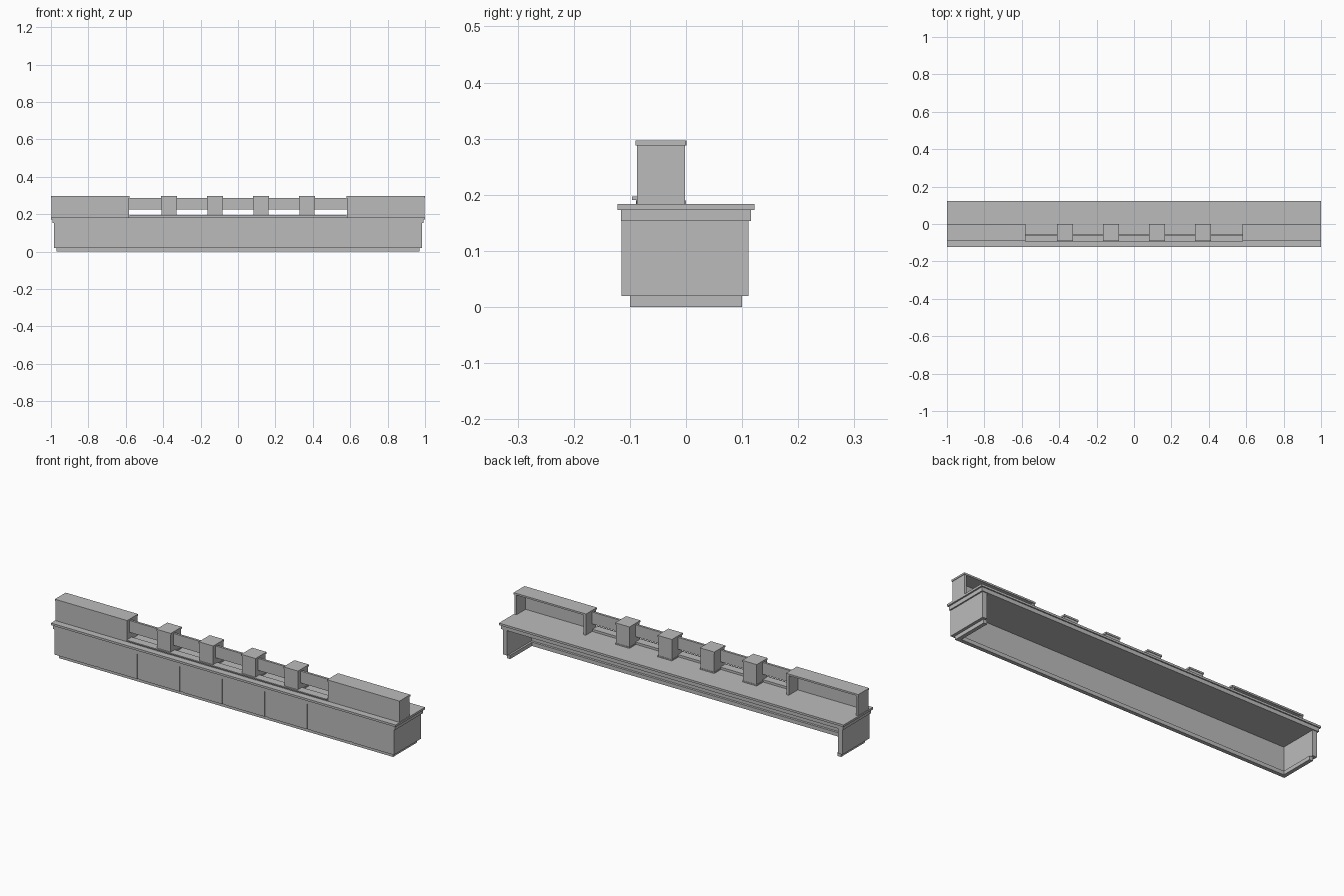
import bpy

cube = bpy.data.objects.get("Cube")
if cube:
    bpy.data.objects.remove(cube, do_unlink=True)

GREY = (0.5, 0.5, 0.5, 1.0)
mat = bpy.data.materials.new("plain_grey")
mat.use_nodes = True
mat.diffuse_color = GREY
mat.node_tree.nodes["Principled BSDF"].inputs["Base Color"].default_value = GREY


def box(name, x, y, z):
    """Axis-aligned box from (min, max) pairs."""
    bpy.ops.mesh.primitive_cube_add(size=1)
    ob = bpy.context.object
    ob.name = name
    spans = [sorted(s) for s in (x, y, z)]
    for v in ob.data.vertices:
        v.co = [s[1] if c > 0 else s[0] for c, s in zip(v.co, spans)]
    ob.data.materials.append(mat)
    return ob


# Counter top with the moulding below it
box("counter_top", (-1, 1), (-0.122, 0.122), (0.173, 0.184))
box("top_moulding", (-0.992, 0.992), (-0.116, 0.116), (0.153, 0.173))

# Carcass, open at the back, on a recessed plinth
box("front_wall", (-0.985, 0.985), (-0.112, -0.092), (0.02, 0.153))
box("front_plinth", (-0.97, 0.97), (-0.1, -0.08), (0, 0.02))
for side, s in (("left", 1), ("right", -1)):
    box(side + "_end_wall", (s * 0.96, s * 0.985), (-0.112, 0.111), (0.02, 0.153))
    box(side + "_end_plinth", (s * 0.95, s * 0.97), (-0.1, 0.1), (0, 0.02))

# Eight raised front panels with narrow gaps between them
PITCH, GAP = 1.97 / 8, 0.024
for i in range(8):
    x0 = -0.985 + i * PITCH
    left = x0 if i == 0 else x0 + GAP / 2
    right = x0 + PITCH - (0 if i == 7 else GAP / 2)
    box(f"front_panel_{i + 1}", (left, right), (-0.115, -0.112), (0.02, 0.153))

# Low ledge along the middle, with an overhanging lip
box("ledge", (-0.58, 0.58), (-0.088, -0.055), (0.184, 0.191))
box("ledge_lip", (-0.58, 0.58), (-0.096, -0.053), (0.191, 0.197))

# End cabinets standing on the counter, open at the back
for side, s in (("left", 1), ("right", -1)):
    name = side + "_cabinet_"
    box(name + "front", (s * 0.583, s * 0.997), (-0.087, -0.077), (0.184, 0.288))
    box(name + "outer_wall", (s * 0.985, s * 0.997), (-0.077, -0.002), (0.184, 0.288))
    box(name + "inner_wall", (s * 0.583, s * 0.595), (-0.077, -0.002), (0.184, 0.288))
    box(name + "cap", (s * 0.58, s), (-0.09, 0), (0.288, 0.297))

# Posts with base and cap
posts = [(i - 1.5) * 0.246 for i in range(4)]
for i, x in enumerate(posts):
    box(f"post_{i + 1}", (x - 0.039, x + 0.039), (-0.087, -0.002), (0.184, 0.288))
    box(f"post_base_{i + 1}", (x - 0.041, x + 0.041), (-0.089, 0), (0.184, 0.19))
    box(f"post_cap_{i + 1}", (x - 0.042, x + 0.042), (-0.09, 0.001), (0.288, 0.297))

# Raised screens between the posts and cabinets
edges = [-0.583] + [x + d for x in posts for d in (-0.039, 0.039)] + [0.583]
for i in range(0, len(edges), 2):
    box(f"screen_{i // 2 + 1}", (edges[i], edges[i + 1]), (-0.065, -0.053), (0.225, 0.287))
